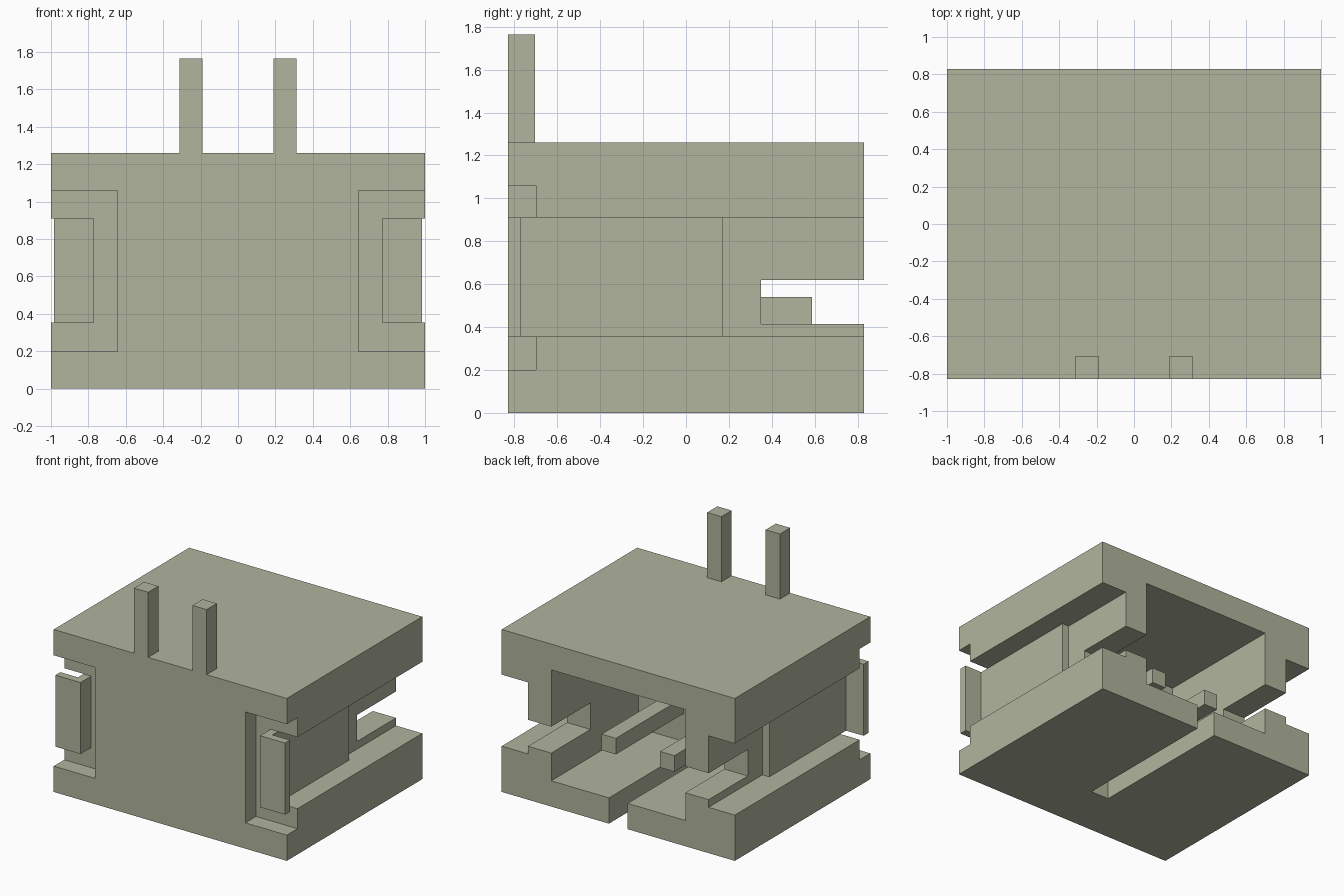
import bpy, bmesh

old = bpy.data.objects.get("Cube")
if old:
    bpy.data.objects.remove(old, do_unlink=True)

# Single flat material
COLOUR = (0.44, 0.46, 0.335, 1.0)
mat = bpy.data.materials.new("pale_olive_grey")
mat.use_nodes = True
mat.diffuse_color = COLOUR
bsdf = next(n for n in mat.node_tree.nodes if n.type == 'BSDF_PRINCIPLED')
bsdf.inputs["Base Color"].default_value = COLOUR
bsdf.inputs["Roughness"].default_value = 0.8


def prism(name, outline, z0, z1):
    """Extrude an xy outline from z0 to z1."""
    bm = bmesh.new()
    face = bm.faces.new([bm.verts.new((x, y, z0)) for x, y in outline])
    top = bmesh.ops.extrude_face_region(bm, geom=[face])["geom"]
    bmesh.ops.translate(bm, vec=(0, 0, z1 - z0),
                        verts=[v for v in top if isinstance(v, bmesh.types.BMVert)])
    bmesh.ops.recalc_face_normals(bm, faces=bm.faces)
    mesh = bpy.data.meshes.new(name)
    bm.to_mesh(mesh)
    bm.free()
    mesh.materials.append(mat)
    obj = bpy.data.objects.new(name, mesh)
    bpy.context.collection.objects.link(obj)
    return obj


def box(name, x0, x1, y0, y1, z0, z1):
    return prism(name, [(x0, y0), (x1, y0), (x1, y1), (x0, y1)], z0, z1)


def carve(target, cutters):
    """Subtract the cutters, bake the result and remove them."""
    for c in cutters:
        c.hide_render = True
        mod = target.modifiers.new(c.name, 'BOOLEAN')
        mod.operation = 'DIFFERENCE'
        mod.solver = 'EXACT'
        mod.object = c
    dg = bpy.context.evaluated_depsgraph_get()
    baked = bpy.data.meshes.new_from_object(target.evaluated_get(dg))
    target.modifiers.clear()
    target.data = baked
    for c in cutters:
        bpy.data.objects.remove(c, do_unlink=True)


SIDES = (("left", 1), ("right", -1))
FRONT, BACK = -0.83, 0.83
SLOT_Z = (0.355, 0.91)      # side grooves and clips
POCKET_Z = (0.20, 1.06)     # front pockets and rear cavity

# Housing block with cavity, rear notch, floor slot, side grooves, front pockets
body = box("housing", -1, 1, FRONT, BACK, 0, 1.26)
cutters = [
    box("cavity_cutter", -0.575, 0.575, -0.24, 1, *POCKET_Z),
    box("rear_notch_cutter", -0.9, 0.9, 0.35, 1, 0.415, 0.62),
    box("floor_slot_cutter", -0.08, 0.08, -0.395, 1, -0.1, POCKET_Z[0]),
]
for side, s in SIDES:
    groove = sorted((s * 0.775, s * 1.1))
    pocket = sorted((s * 0.645, s * 1.1))
    cutters.append(box(side + "_groove_cutter", *groove, -1, 1, *SLOT_Z))
    cutters.append(box(side + "_pocket_cutter", *pocket, -1, -0.70, *POCKET_Z))
carve(body, cutters)

# Mirrored details
CLIP = [(0.77, FRONT), (0.985, FRONT), (0.985, -0.77),
        (0.834, -0.77), (0.834, 0.17), (0.77, 0.17)]
for side, s in SIDES:
    # L-shaped clip lying in the side groove
    prism(side + "_clip", [(s * x, y) for x, y in CLIP], *SLOT_Z)
    # Upright post on the front edge and contact bar inside the cavity
    px = sorted((s * 0.19, s * 0.312))
    box(side + "_post", *px, FRONT, -0.705, 1.26, 1.765)
    box(side + "_contact_bar", *px, -0.24, 0.588, 0.415, 0.54)
